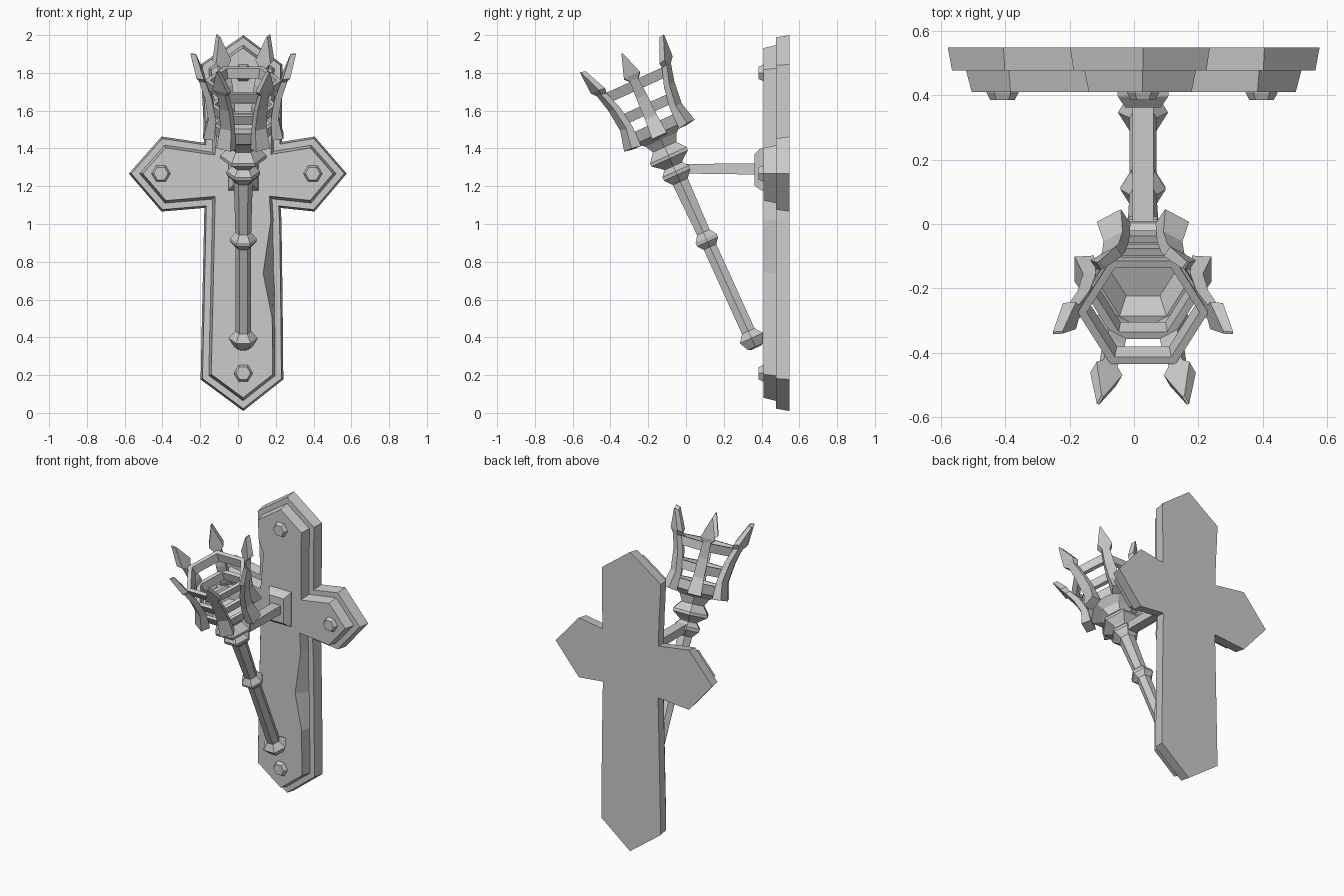
import bpy, bmesh
from math import sin, cos, radians, pi
from mathutils import Matrix, Vector

if "Cube" in bpy.data.objects:
    bpy.data.objects.remove(bpy.data.objects["Cube"])

CX = 0.028
TILT = Matrix.Translation((CX, 0.365, 0.355)) @ Matrix.Rotation(radians(24.45), 4, 'X')


def make(name, loops, matrix=Matrix(), closed=False, copies=1):
    """Skin a series of equal-length vertex loops, repeated around local z."""
    bm = bmesh.new()
    for c in range(copies):
        rot = Matrix.Rotation(2 * pi * c / copies, 4, 'Z')
        rings = [[bm.verts.new(matrix @ rot @ Vector(p)) for p in lp] for lp in loops]
        n = len(rings[0])
        pairs = list(zip(rings, rings[1:]))
        if closed:
            pairs.append((rings[-1], rings[0]))
        else:
            bm.faces.new(rings[0])
            bm.faces.new(rings[-1])
        for a, b in pairs:
            for i in range(n):
                j = (i + 1) % n
                bm.faces.new((a[i], a[j], b[j], b[i]))
    bmesh.ops.recalc_face_normals(bm, faces=bm.faces)
    me = bpy.data.meshes.new(name)
    bm.to_mesh(me)
    bm.free()
    ob = bpy.data.objects.new(name, me)
    bpy.context.collection.objects.link(ob)
    return ob


def hex_lathe(name, profile, matrix=TILT, closed=False):
    loops = [[(r * cos(k * pi / 3), r * sin(k * pi / 3), s) for k in range(6)] for r, s in profile]
    return make(name, loops, matrix, closed)


def inset(pts, d):
    """Mitred inward offset of a clockwise outline."""
    out = []
    for i, p in enumerate(pts):
        a = (Vector(p) - Vector(pts[i - 1])).normalized()
        b = (Vector(pts[(i + 1) % len(pts)]) - Vector(p)).normalized()
        na, nb = Vector((a.y, -a.x)), Vector((b.y, -b.x))
        out.append(Vector(p) + (na + nb) * d / (1 + na.dot(nb)))
    return out


def box_loop(x0, x1, z0, z1, y):
    return [(x0, y, z0), (x1, y, z0), (x1, y, z1), (x0, y, z1)]


# Cross outline, clockwise seen from the front
cross = [(.028, 2.0), (.235, 1.845), (.232, 1.435), (.405, 1.463), (.576, 1.267),
         (.405, 1.066), (.226, 1.085), (.23, 1.02), (.234, .74), (.237, .5), (.24, .177),
         (.028, .01), (-.198, .177), (-.178, 1.085), (-.405, 1.066), (-.578, 1.267),
         (-.405, 1.463), (-.18, 1.43), (-.185, 1.6), (-.19, 1.68), (-.198, 1.845)]


def plate(name, y0, y1, d0, d1, chips):
    back, front = inset(cross, d0), inset(cross, d1)
    for i, dx in chips.items():
        front[i].x += dx
    make(name, [[(p.x, y0, p.y) for p in back], [(p.x, y1, p.y) for p in front]])


# Two stacked wall plates, the front one with chipped edges
plate("back_plate", .548, .476, 0, .01, {})
plate("front_plate", .480, .41, .042, .056, {8: -.045, 18: .03})

# Hex bolts
for i, (x, z) in enumerate([(-.408, 1.267), (.396, 1.267), (.028, .21), (.028, 1.80)]):
    m = Matrix.Translation((x, .42, z)) @ Matrix.Rotation(pi / 2, 4, 'X')
    hex_lathe(f"bolt_{i + 1}", [(.05, 0), (.05, .012), (.038, .035)], m)

# Bracket block and arm
make("bracket_block", [box_loop(CX - .08, CX + .08, 1.175, 1.405, .415),
                       box_loop(CX - .078, CX + .078, 1.18, 1.40, .395),
                       box_loop(CX - .055, CX + .055, 1.205, 1.37, .362)])
make("bracket_arm", [box_loop(CX - .033, CX + .033, 1.262, 1.32, .37),
                     box_loop(CX - .033, CX + .033, 1.268, 1.318, -.06)])

# Torch handle with knobs and collars
hex_lathe("handle", [
    (.035, -.012), (.05, -.005), (.078, .045), (.042, .085), (.042, .575),
    (.07, .605), (.07, .625), (.042, .66), (.05, .955), (.06, .965), (.088, .995),
    (.088, 1.015), (.06, 1.045), (.07, 1.055), (.122, 1.09), (.122, 1.108), (.075, 1.16)])

# Hollow cup and basket rings
hex_lathe("cup", [(.075, 1.15), (.105, 1.2), (.16, 1.235), (.17, 1.295),
                  (.145, 1.295), (.105, 1.22)])
for name, s0, s1, r0, r1 in [("lower_ring", 1.35, 1.405, .168, .178),
                             ("upper_ring", 1.49, 1.545, .19, .203)]:
    hex_lathe(name, [(r0, s0), (r1, s1), (r1 - .028, s1), (r0 - .028, s0)], closed=True)

# Six spear-tipped prongs: height, outer radius, thickness, half width
prong = [(1.222, .212, .06, .043), (1.33, .186, .04, .034), (1.45, .203, .038, .03),
         (1.548, .234, .034, .024), (1.575, .248, .04, .046), (1.70, .28, .03, .004)]
make("basket_prongs", [[(r, -w, s), (r, w, s), (r - t, w, s - t * .15), (r - t, -w, s - t * .15)]
                       for s, r, t, w in prong], TILT, copies=6)
